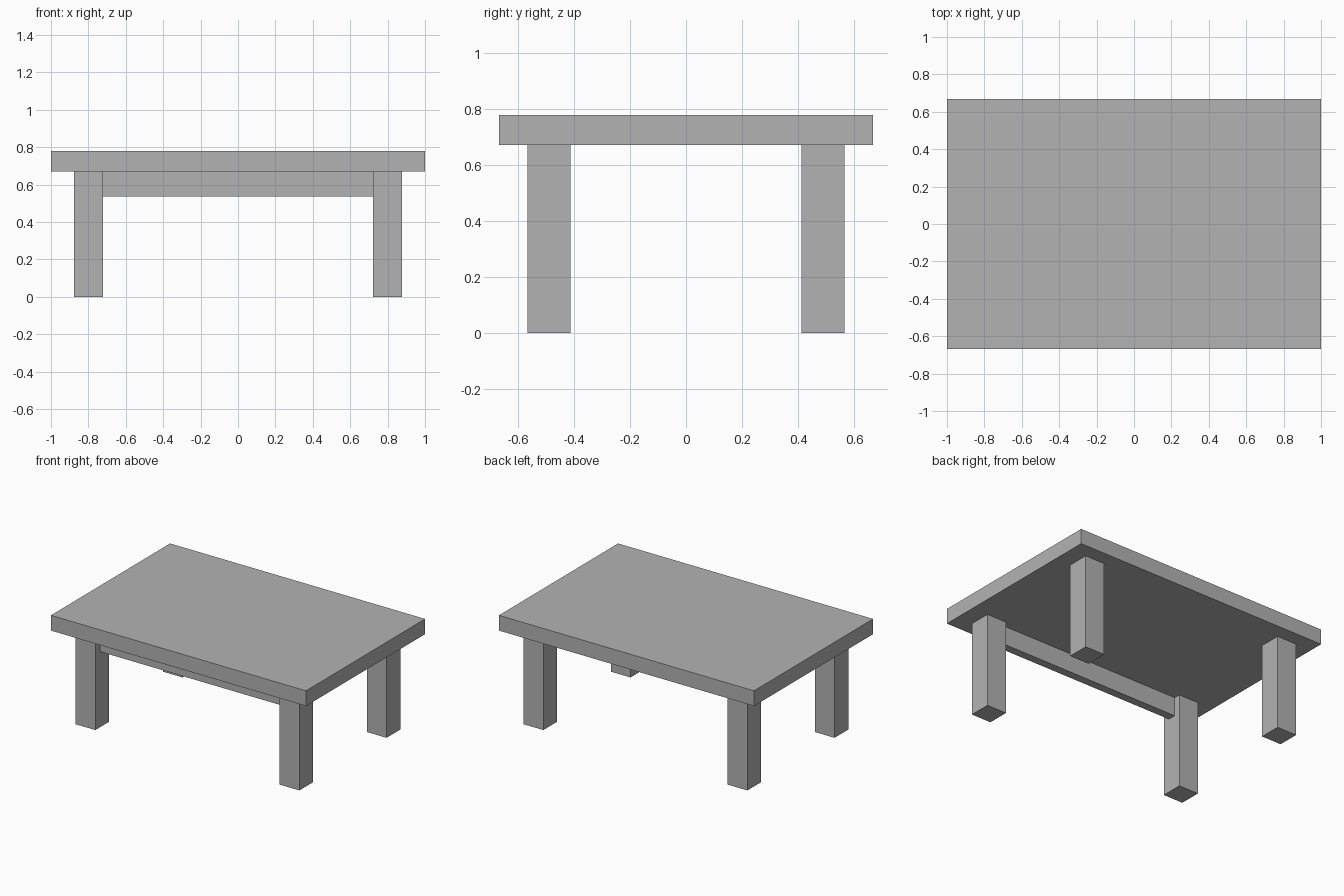
import bpy
from mathutils import Vector

default = bpy.data.objects.get("Cube")
if default:
    bpy.data.objects.remove(default, do_unlink=True)

grey = bpy.data.materials.new("plain_grey")
grey.use_nodes = True
COLOUR = (0.45, 0.45, 0.45, 1)
grey.diffuse_color = COLOUR
grey.node_tree.nodes["Principled BSDF"].inputs["Base Color"].default_value = COLOUR


def box(name, low, high):
    """Flat-shaded box between two opposite corners."""
    low, high = Vector(low), Vector(high)
    bpy.ops.mesh.primitive_cube_add(size=1, location=(low + high) / 2)
    ob = bpy.context.object
    ob.name = name
    ob.scale = high - low
    bpy.ops.object.transform_apply(location=False, rotation=False, scale=True)
    ob.data.materials.append(grey)
    return ob


TOP, UNDERSIDE = 0.778, 0.67
LEG_X, LEG_Y, LEG_HALF = 0.8, 0.488, 0.077

# Table top
box("table_top", (-1, -0.667, UNDERSIDE), (1, 0.667, TOP))

# Four square legs
for side, sx in (("right", -1), ("left", 1)):
    for end, sy in (("front", -1), ("back", 1)):
        x, y = sx * LEG_X, sy * LEG_Y
        box(f"{end}_{side}_leg",
            (x - LEG_HALF, y - LEG_HALF, 0),
            (x + LEG_HALF, y + LEG_HALF, UNDERSIDE))

# Rail between the front legs
inner = LEG_X - LEG_HALF
box("front_rail", (-inner, -0.515, 0.537), (inner, -0.457, UNDERSIDE))
